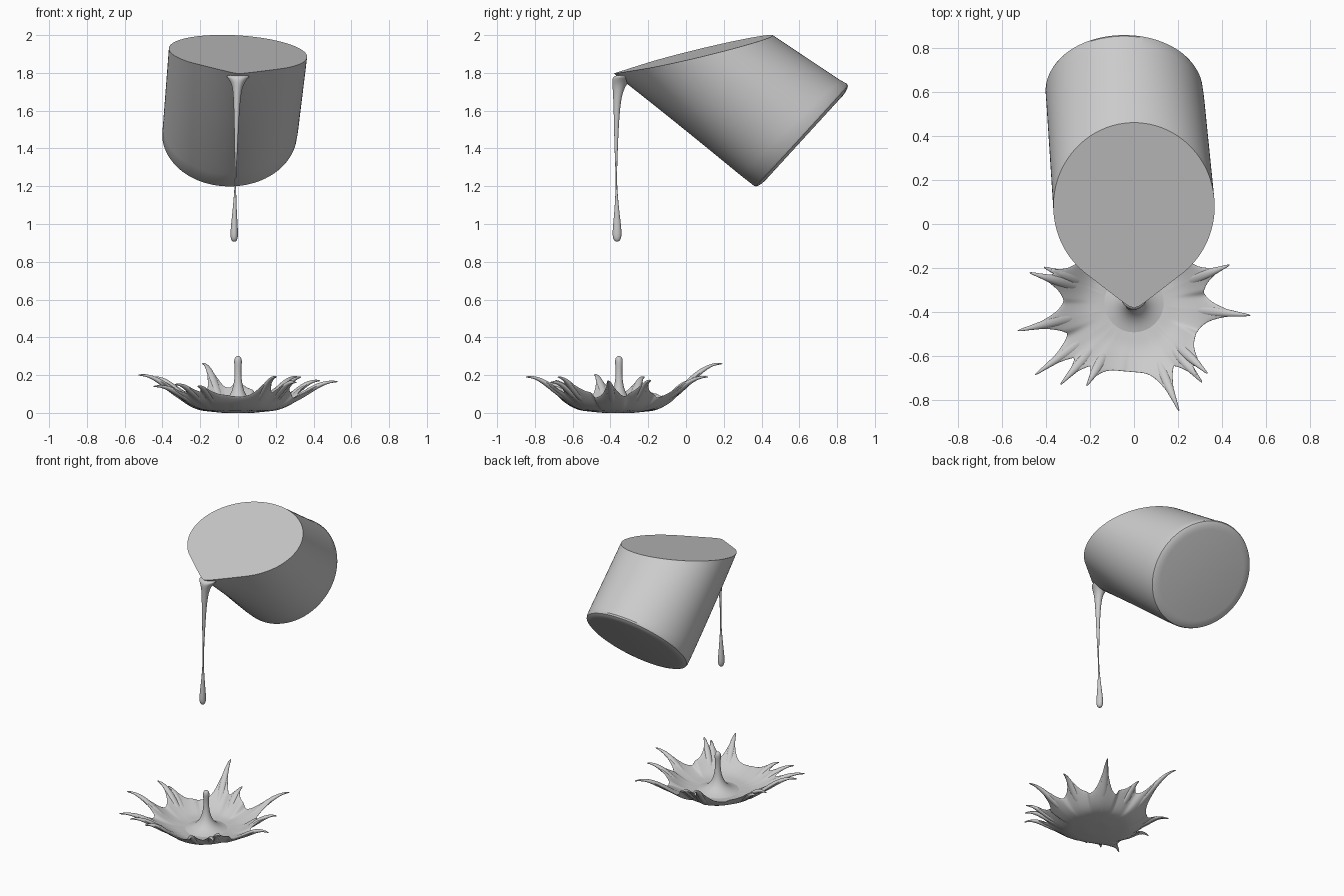
import bpy
from math import sin, cos, pi, tau, atan2, hypot, exp, acos, sqrt
from mathutils import Vector

if "Cube" in bpy.data.objects:
    bpy.data.objects.remove(bpy.data.objects["Cube"])


def loft(name, rings, subdiv=0, angle=None):
    """Skin a list of equal closed rings and cap both ends."""
    n = len(rings[0])
    verts = [p for ring in rings for p in ring]
    faces = [tuple(range(n))[::-1], tuple(range(len(verts) - n, len(verts)))]
    for k in range(len(rings) - 1):
        for i in range(n):
            j = (i + 1) % n
            faces.append((k * n + i, k * n + j, k * n + n + j, k * n + n + i))
    return make(name, verts, faces, subdiv, angle)


def make(name, verts, faces, subdiv=0, angle=None):
    me = bpy.data.meshes.new(name)
    me.from_pydata([tuple(v) for v in verts], [], faces)
    me.update()
    ob = bpy.data.objects.new(name, me)
    bpy.context.collection.objects.link(ob)
    bpy.ops.object.select_all(action='DESELECT')
    ob.select_set(True)
    bpy.context.view_layer.objects.active = ob
    bpy.ops.object.mode_set(mode='EDIT')
    bpy.ops.mesh.select_all(action='SELECT')
    bpy.ops.mesh.normals_make_consistent(inside=False)
    bpy.ops.object.mode_set(mode='OBJECT')
    if subdiv:
        m = ob.modifiers.new("smooth", 'SUBSURF')
        m.levels = m.render_levels = subdiv
    if angle:
        bpy.ops.object.shade_smooth_by_angle(angle=angle)
    else:
        bpy.ops.object.shade_smooth()
    return ob


# Tilted body of liquid: round base lofted to a level top with a pointed lip
N = 120
TIP = 1.25
TANG = acos(1 / TIP)


def base_pt(a, s=1.0, push=0.0):
    c = Vector((-0.045, 0.625, 1.455)) + Vector((0.01, -0.74, 0.67)) * push
    return c + Vector((0.357 * cos(a) * s, 0.247 * sin(a) * s, 0.270 * sin(a) * s))


def top_pt(a, w):
    d = abs((a + pi / 2 + pi) % tau - pi)
    d = sqrt(d * d + 0.0016)  # rounds the very tip of the lip
    r = 1 + w * (1 / cos(TANG - d) - 1) if d < TANG else 1
    x, y = 0.366 * r * cos(a), 0.08 + 0.38 * r * sin(a)
    return Vector((x, y, 1.9 + 0.24 * (y - 0.05) - 0.06 * x))


angs = [tau * i / N for i in range(N)]
rings = [[base_pt(a, s, p) for a in angs]
         for s, p in ((0.84, 0.0), (0.90, 0.003), (0.95, 0.008), (0.985, 0.015), (0.998, 0.026))]
for k in range(1, 15):
    t = 0.07 + 0.93 * k / 14
    rings.append([base_pt(a).lerp(top_pt(a, t ** 1.2), t) - Vector((0, 0, 0.08 * t * (1 - t)))
                  * max(0, -sin(a)) for a in angs])
loft("poured_liquid", rings, angle=0.6)


def column(name, rows):
    """Vertical lathe-like shape, rows of (x, y, z, rx, ry)."""
    loft(name, [[Vector((x + rx * cos(tau * i / 14), y + ry * sin(tau * i / 14), z))
                 for i in range(14)] for x, y, z, rx, ry in rows], subdiv=2)


# Thin stream falling from the lip, ending in a drop
column("stream", [
    (0, -0.33, 1.79, 0.07, 0.04), (0, -0.338, 1.775, 0.058, 0.055),
    (-0.002, -0.353, 1.74, 0.030, 0.038), (-0.005, -0.364, 1.68, 0.020, 0.022),
    (-0.008, -0.368, 1.55, 0.013, 0.014), (-0.01, -0.37, 1.4, 0.008, 0.009),
    (-0.013, -0.369, 1.25, 0.003, 0.003), (-0.015, -0.368, 1.17, 0.005, 0.005),
    (-0.018, -0.366, 1.06, 0.012, 0.014), (-0.02, -0.365, 0.975, 0.020, 0.024),
    (-0.02, -0.365, 0.93, 0.021, 0.025), (-0.02, -0.365, 0.911, 0.014, 0.015),
    (-0.02, -0.365, 0.906, 0.004, 0.004)])

# Rebound jet rising from the middle of the splash
CX, CY = 0.0, -0.36
column("splash_jet", [(CX, CY + 0.005, z, r, r) for z, r in (
    (0.015, 0.2), (0.027, 0.17), (0.037, 0.12), (0.055, 0.08), (0.085, 0.048), (0.13, 0.027),
    (0.19, 0.018), (0.235, 0.018), (0.27, 0.022), (0.29, 0.019), (0.299, 0.011), (0.301, 0.003))])

# Crown splash: tips of the fingers (x, y, z)
tips = [(-0.53, -0.485, 0.2), (-0.475, -0.22, 0.19), (-0.41, -0.195, 0.16), (-0.19, 0.195, 0.26),
        (0.0, 0.05, 0.17), (0.32, 0.12, 0.19), (0.435, -0.185, 0.17), (0.53, -0.415, 0.165),
        (0.335, -0.68, 0.19), (0.31, -0.72, 0.16), (0.205, -0.85, 0.19), (-0.215, -0.735, 0.14),
        (-0.335, -0.73, 0.15), (-0.45, -0.685, 0.14)]
polar = [(atan2(y - CY, x - CX), hypot(x - CX, y - CY), z) for x, y, z in tips]


def gap(a, b):
    return abs((a - b + pi) % tau - pi)


def edge(a):
    return 0.31 + max((r - 0.31) * 0.8 * exp(-gap(a, t) / 0.09) for t, r, z in polar)


def sheet(a, r):
    """Point on the middle of the bowl in direction a at radius r."""
    w = [exp(-(gap(a, t) / 0.13) ** 2) + 1e-5 for t, _, _ in polar]
    rm = sum(k * p[1] for k, p in zip(w, polar)) / sum(w)
    zm = sum(k * p[2] for k, p in zip(w, polar)) / sum(w)
    u = min(max((r - 0.17) / (rm - 0.17), 0), 1)
    z = 0.014 + 0.1 * max(0, r - 0.08) * (1 - u)
    return Vector((CX + r * cos(a), CY + r * sin(a), z + (zm - 0.014) * sin(u * pi / 2) ** 2.1))


# Bowl of the crown, upper and lower skins meeting in a rounded edge
A, S = 300, 20
rings = []
for side, order in ((-1, range(1, S + 1)), (1, range(S - 1, 0, -1))):
    for k in order:
        s = sin(k / S * pi / 2)
        h = 0.014 * sqrt(max(0, 1 - s ** 5))
        rings.append([sheet(tau * i / A, s * edge(tau * i / A)) + Vector((0, 0, side * h))
                      for i in range(A)])
loft("splash_bowl", rings)

# Fingers swelling out of the crown and tapering to each tip
for n, (a, rt, zt) in enumerate(polar):
    tang = Vector((-sin(a), cos(a), 0))
    rings = []
    for k in range(13):
        t = k / 12
        r = 0.24 + (rt - 0.24) * t
        c, d = sheet(a, r), sheet(a, r + 0.005) - sheet(a, r - 0.005)
        c.z += (zt - sheet(a, rt).z) * t * t
        up = d.normalized().cross(tang)
        thick = 0.006 + 0.010 * sin(pi * min(1, t * 1.15)) if t < 0.87 else 0.006
        thick *= 0.4 if k == 12 else 1
        wide = thick + 0.012 * (1 - t)
        rings.append([c + tang * cos(q) * wide + up * sin(q) * thick
                      for q in (tau * i / 12 for i in range(12))])
    loft(f"splash_finger_{n + 1}", rings, subdiv=1)
